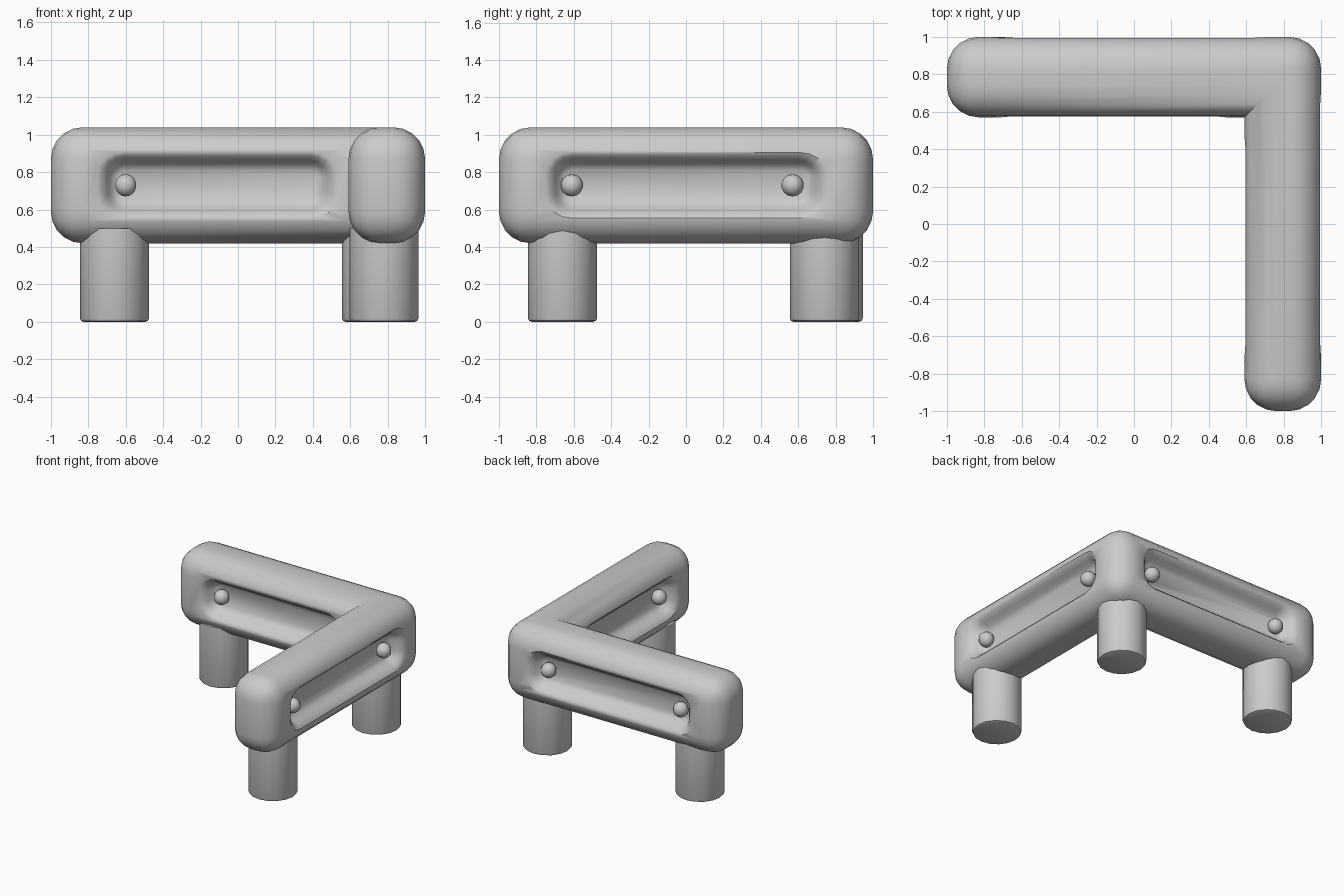
import bpy, bmesh, math
from mathutils import Matrix, Vector

if "Cube" in bpy.data.objects:
    bpy.data.objects.remove(bpy.data.objects["Cube"])

grey = bpy.data.materials.new("light grey")
grey.diffuse_color = (0.6, 0.6, 0.6, 1)
grey.use_nodes = True
grey.node_tree.nodes["Principled BSDF"].inputs["Base Color"].default_value = grey.diffuse_color


def make(name, bm, smooth=40):
    bmesh.ops.recalc_face_normals(bm, faces=bm.faces)
    mesh = bpy.data.meshes.new(name)
    bm.to_mesh(mesh)
    bm.free()
    ob = bpy.data.objects.new(name, mesh)
    bpy.context.collection.objects.link(ob)
    mesh.materials.append(grey)
    bpy.ops.object.select_all(action='DESELECT')
    ob.select_set(True)
    bpy.context.view_layer.objects.active = ob
    bpy.ops.object.shade_smooth_by_angle(angle=math.radians(smooth))
    return ob


# L-shaped rail body, every edge rounded except the inner corner
bm = bmesh.new()
plan = [(-1, .57), (.59, .57), (.59, -1), (1, -1), (1, 1), (-1, 1)]
base = bm.faces.new([bm.verts.new((x, y, .42)) for x, y in plan])
up = bmesh.ops.extrude_face_region(bm, geom=[base])["geom"]
bmesh.ops.translate(bm, verts=[v for v in up if isinstance(v, bmesh.types.BMVert)],
                    vec=(0, 0, .62))
bmesh.ops.recalc_face_normals(bm, faces=bm.faces)
edges = [e for e in bm.edges
         if not all((v.co.xy - Vector((.59, .57))).length < .01 for v in e.verts)]
bmesh.ops.bevel(bm, geom=edges, offset=.17, segments=5, profile=.5, affect='EDGES')
body = make("rail_body", bm)


def frame(origin, along, out):
    """Local x runs along the rail, y points out of its side, z is up."""
    m = Matrix((along, out, (0, 0, 1))).transposed().to_4x4()
    m.translation = origin
    return m


def slot_cutter(name, m, a, b):
    """Flared slot with rounded ends: the lip curls into a flat floor."""
    bm = bmesh.new()
    rings = []
    for depth, grow in [(-.11, -.035), (-.085, 0), (-.045, .018), (-.015, .045),
                        (.0, .07), (.03, .11)]:
        h, r = .115 + grow, .07 + grow
        x0, x1 = a - grow, b + grow
        ring = []
        for cx, cz, start in [(x1 - r, h - r, 0), (x0 + r, h - r, 90),
                              (x0 + r, r - h, 180), (x1 - r, r - h, 270)]:
            for k in range(5):
                t = math.radians(start + 22.5 * k)
                p = Vector((cx + r * math.cos(t), depth, cz + r * math.sin(t)))
                ring.append(bm.verts.new(m @ p))
        rings.append(ring)
    for lo, hi in zip(rings, rings[1:]):
        for i in range(len(lo)):
            j = (i + 1) % len(lo)
            bm.faces.new((lo[i], lo[j], hi[j], hi[i]))
    bm.faces.new(rings[0])
    bm.faces.new(rings[-1])
    return make(name, bm)


# Long recesses: two outer sides, two inner sides
sides = {
    "back": (frame((0, 1, .73), (1, 0, 0), (0, 1, 0)), -.68, .68, (-.6, .6)),
    "right": (frame((1, 0, .73), (0, 1, 0), (1, 0, 0)), -.68, .68, (-.61, .57)),
    "inner_front": (frame((0, .57, .73), (1, 0, 0), (0, -1, 0)), -.68, .46, (-.6,)),
    "inner_left": (frame((.59, 0, .73), (0, 1, 0), (-1, 0, 0)), -.68, .44, (-.6,)),
}
for name, (m, a, b, studs) in sides.items():
    cutter = slot_cutter(name + "_slot_cutter", m, a, b)
    mod = body.modifiers.new(name, 'BOOLEAN')
    mod.operation, mod.solver, mod.object = 'DIFFERENCE', 'EXACT', cutter
    bpy.ops.object.select_all(action='DESELECT')
    bpy.context.view_layer.objects.active = body
    bpy.ops.object.modifier_apply(modifier=name)
    bpy.data.objects.remove(cutter)
    # Round studs at the ends of the recess
    for i, s in enumerate(studs):
        bm = bmesh.new()
        bmesh.ops.create_uvsphere(bm, u_segments=10, v_segments=7, radius=.06,
                                  matrix=Matrix.Translation(m @ Vector((s, -.075, 0))))
        make(f"{name}_stud_{i + 1}", bm)

# Three stubby legs with softened feet
for name, x, y in [("left_leg", -.66, .76), ("corner_leg", .74, .74), ("front_leg", .78, -.66)]:
    bm = bmesh.new()
    bmesh.ops.create_cone(bm, cap_ends=True, segments=16, radius1=.185, radius2=.185,
                          depth=.5, matrix=Matrix.Translation((x, y, .25)))
    foot = [e for e in bm.edges if all(v.co.z < .01 for v in e.verts)]
    bmesh.ops.bevel(bm, geom=foot, offset=.02, segments=2, profile=.5, affect='EDGES')
    make(name, bm)
